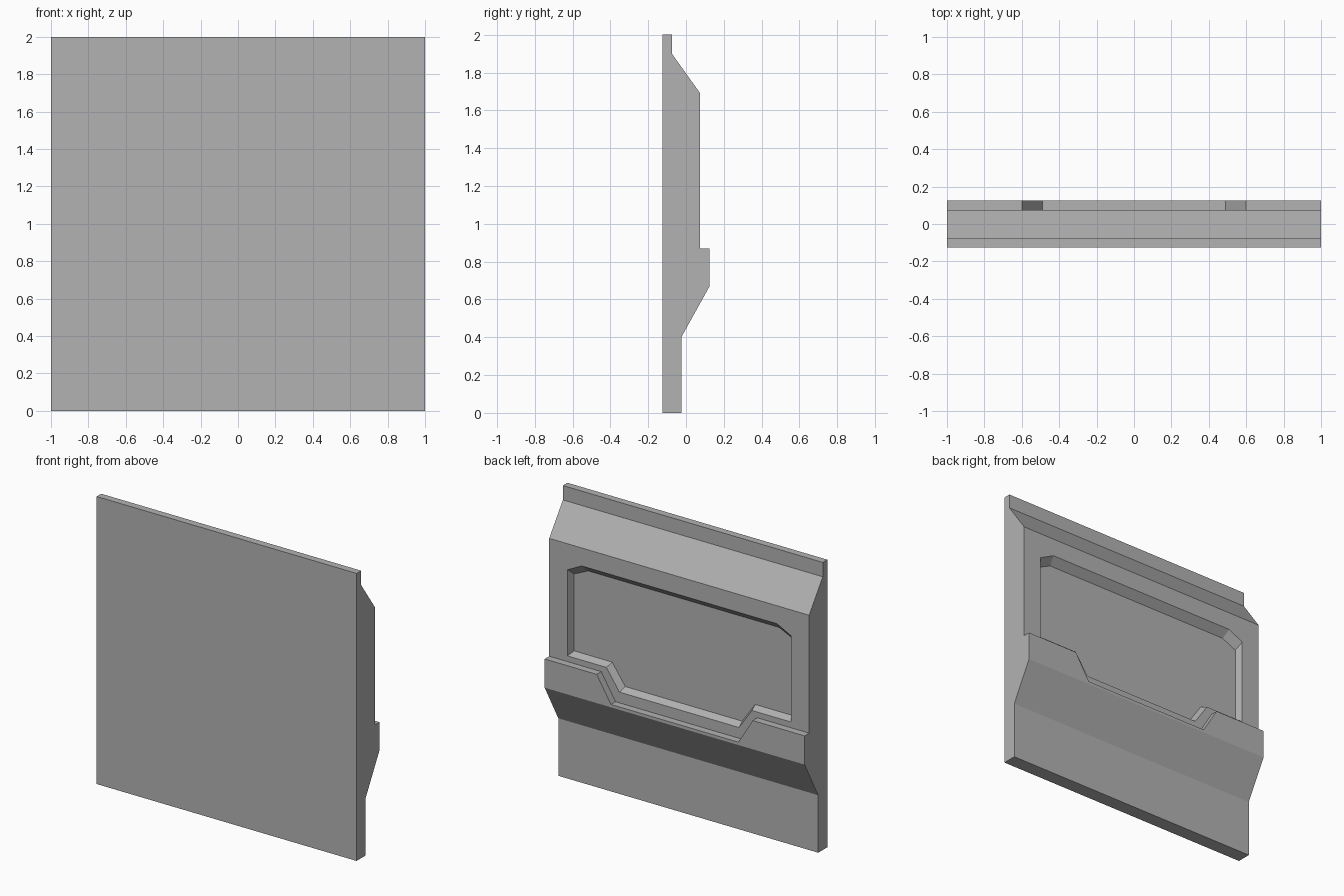
import bpy
import bmesh
from mathutils import Vector

cube = bpy.data.objects.get("Cube")
if cube:
    bpy.data.objects.remove(cube, do_unlink=True)

grey = bpy.data.materials.new("wall_grey")
grey.use_nodes = True
colour = (0.45, 0.45, 0.45, 1)
grey.diffuse_color = colour
grey.node_tree.nodes["Principled BSDF"].inputs["Base Color"].default_value = colour


def loft(name, start, end):
    """Solid between two matching loops of points."""
    bm = bmesh.new()
    a = [bm.verts.new(p) for p in start]
    b = [bm.verts.new(p) for p in end]
    bm.faces.new(a)
    bm.faces.new(b[::-1])
    for i in range(len(a)):
        j = (i + 1) % len(a)
        bm.faces.new((a[i], b[i], b[j], a[j]))
    bmesh.ops.recalc_face_normals(bm, faces=bm.faces)
    mesh = bpy.data.meshes.new(name)
    bm.to_mesh(mesh)
    bm.free()
    mesh.materials.append(grey)
    obj = bpy.data.objects.new(name, mesh)
    bpy.context.collection.objects.link(obj)
    return obj


def mirrored(half, y):
    """Loop in the x-z plane at depth y, from its +x half."""
    return [Vector((x, y, z)) for x, z in half] + [Vector((-x, y, z)) for x, z in half[::-1]]


# Wall panel: side profile (y, z) extruded along x
profile = [(-0.125, 0), (-0.025, 0), (-0.025, 0.4), (0.125, 0.67), (0.075, 0.67),
           (0.075, 1.69), (-0.075, 1.9), (-0.075, 2), (-0.125, 2)]
panel = loft("wall_panel", *[[(x, y, z) for y, z in profile] for x in (-1, 1)])

# Raised lip with a dropped middle
lip_half = [(0.49, 0.69), (0.6, 0.87), (1, 0.87), (1, 0.67)]
loft("notched_lip", mirrored(lip_half, 0.075), mirrored(lip_half, 0.125))

# Sunken field with sloping walls; the cutter runs on past the surface
rim = mirrored([(0.75, 1.565), (0.86, 1.51), (0.86, 0.91), (0.56, 0.91), (0.46, 0.765)], 0.075)
floor = mirrored([(0.735, 1.515), (0.843, 1.465), (0.843, 0.93), (0.55, 0.93), (0.45, 0.787)], 0.025)
beyond = [r + (r - f) * 0.2 for r, f in zip(rim, floor)]
cutter = loft("recess_cutter", floor, beyond)
cutter.hide_render = True
cutter.hide_set(True)
cut = panel.modifiers.new("recess", "BOOLEAN")
cut.operation = "DIFFERENCE"
cut.solver = "EXACT"
cut.object = cutter
